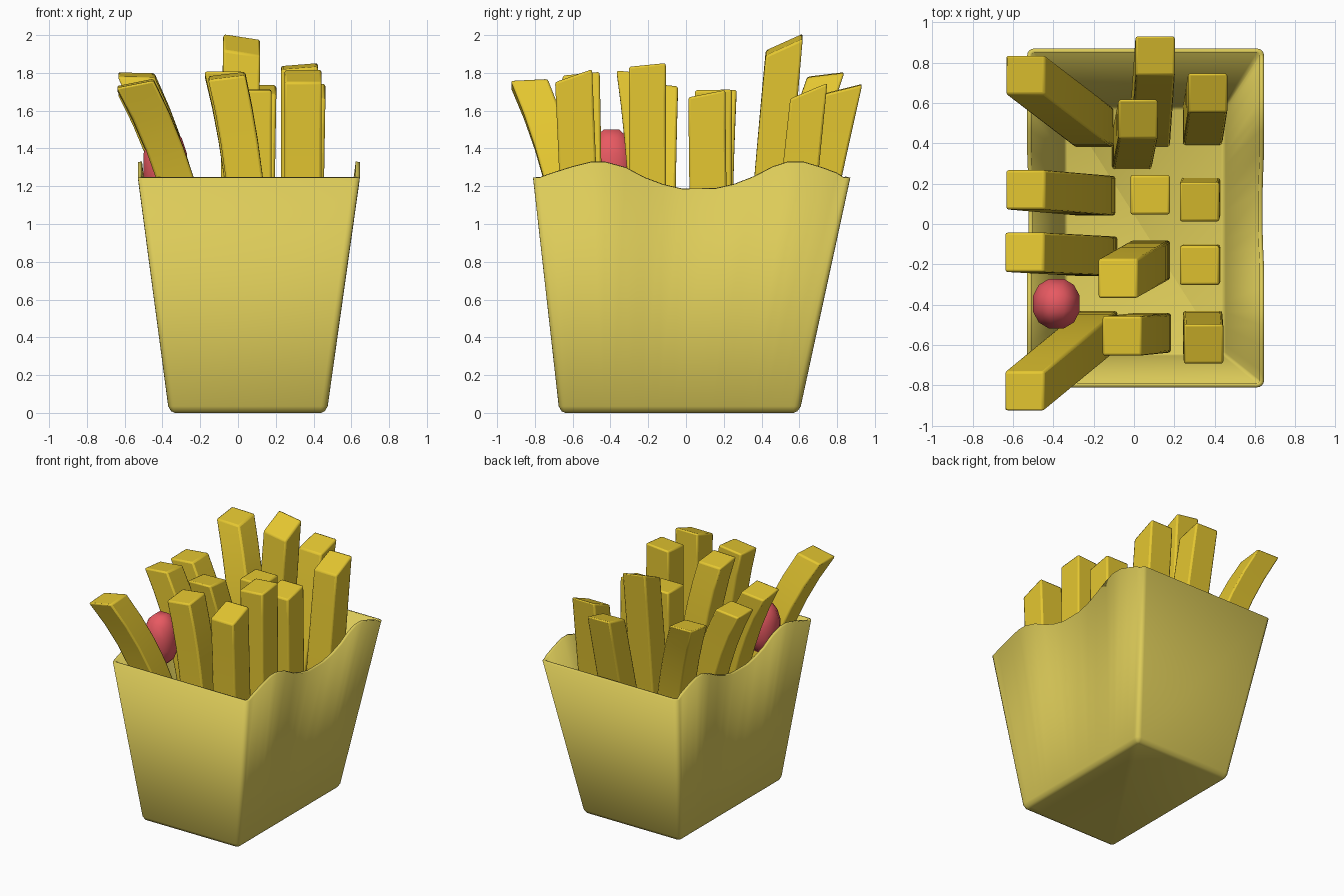
import bpy, bmesh, math
from mathutils import Vector

if "Cube" in bpy.data.objects:
    bpy.data.objects.remove(bpy.data.objects["Cube"])


def make(name, bm, color, angle=35):
    me = bpy.data.meshes.new(name)
    bm.to_mesh(me)
    bm.free()
    ob = bpy.data.objects.new(name, me)
    bpy.context.collection.objects.link(ob)
    mat = bpy.data.materials.get(color[0]) or bpy.data.materials.new(color[0])
    mat.diffuse_color = color[1]
    mat.use_nodes = True
    mat.node_tree.nodes["Principled BSDF"].inputs["Base Color"].default_value = mat.diffuse_color
    me.materials.append(mat)
    bpy.ops.object.select_all(action='DESELECT')
    ob.select_set(True)
    bpy.context.view_layer.objects.active = ob
    bpy.ops.object.shade_smooth_by_angle(angle=math.radians(angle))
    return ob


BOX = ("box_yellow", (0.72, 0.60, 0.10, 1))
FRY = ("fry_gold", (0.78, 0.57, 0.03, 1))
RED = ("red", (0.80, 0.10, 0.12, 1))

# Box: tapered rounded loft with a wavy rim on the two long sides
H = 1.24
WAVE = [(-0.72, 1.265), (-0.6, 1.303), (-0.5, 1.328), (-0.43, 1.328), (-0.32, 1.298),
        (-0.22, 1.245), (-0.12, 1.208), (-0.02, 1.185), (0.16, 1.187), (0.26, 1.21),
        (0.36, 1.25), (0.46, 1.302), (0.54, 1.328), (0.62, 1.328), (0.72, 1.298), (0.8, 1.268)]


def ring(z, inset, top=False):
    def corner(sx, sy, a0):
        x0, x1, y0, y1 = bounds(z)
        r = 0.035
        cx = x1 - r if sx > 0 else x0 + r
        cy = y1 - r if sy > 0 else y0 + r
        for k in range(5):
            a = math.radians(a0 + 22.5 * k)
            yield Vector((cx + (r - inset) * math.cos(a), cy + (r - inset) * math.sin(a), z))

    def bounds(h):
        t = min(h / H, 1)
        return (-0.365 - 0.165 * t, 0.47 + 0.175 * t, -0.67 - 0.14 * t, 0.60 + 0.27 * t)

    def side(points, s):
        for y, wz in points:
            h = wz if top else z
            x0, x1, y0, y1 = bounds(h)
            f = (y + 0.81) / 1.68
            yield Vector((x1 - inset if s > 0 else x0 + inset, y0 + f * (y1 - y0), h))

    return [*corner(1, -1, -90), *side(WAVE, 1), *corner(1, 1, 0),
            *corner(-1, 1, 90), *side(WAVE[::-1], -1), *corner(-1, -1, 180)]


bm = bmesh.new()
rows = [ring(0, 0.03), ring(0.009, 0.012), ring(0.035, 0), ring(1.245, 0, True)]
rows = [[bm.verts.new(p) for p in r] for r in rows]
n = len(rows[0])
bm.faces.new(rows[0][::-1])
for a, b in zip(rows, rows[1:]):
    for i in range(n):
        j = (i + 1) % n
        bm.faces.new((a[i], a[j], b[j], b[i]))
box = make("box", bm, BOX, 40)
sol = box.modifiers.new("wall", 'SOLIDIFY')
sol.thickness = 0.022
sol.offset = -1


# Fries: square sticks swept from base to top along a bending path
def fry(name, base, top, height, slope, power):
    bm = bmesh.new()
    steps, h = 10, 0.098
    z0, prev = 0.03, None
    for k in range(steps + 1):
        t = k / steps
        s = t ** power
        cx = base[0] + (top[0] - base[0]) * s
        cy = base[1] + (top[1] - base[1]) * s
        cur = [bm.verts.new((cx + dx * h, cy + dy * h,
                             z0 + (height - z0) * t + t ** 3 * h * (slope[0] * dx + slope[1] * dy)))
               for dx, dy in ((-1, -1), (1, -1), (1, 1), (-1, 1))]
        if prev:
            for i in range(4):
                j = (i + 1) % 4
                bm.faces.new((prev[i], prev[j], cur[j], cur[i]))
        else:
            bm.faces.new(cur[::-1])
        prev = cur
    bm.faces.new(prev)
    ob = make(name, bm, FRY, 40)
    bev = ob.modifiers.new("soft_edges", 'BEVEL')
    bev.width, bev.segments = 0.012, 2
    bev.limit_method, bev.angle_limit = 'ANGLE', math.radians(40)


FRIES = [  # base xy, top xy, height, top slope xy, bend power
    ((-0.2, 0.48), (-0.54, 0.74), 1.79, (-0.02, 0.12), 2.5),
    ((-0.19, 0.14), (-0.54, 0.17), 1.70, (0.1, 0.02), 2.5),
    ((-0.18, -0.16), (-0.545, -0.14), 1.73, (0.1, -0.1), 2.5),
    ((-0.18, -0.53), (-0.545, -0.83), 1.745, (0.2, 0.05), 2.5),
    ((-0.01, 0.37), (0.02, 0.52), 1.95, (-0.15, 0.45), 1.15),
    ((0.08, 0.48), (0.105, 0.835), 1.715, (-0.02, 0.25), 1.1),
    ((0.08, 0.145), (0.08, 0.145), 1.71, (0, 0.02), 1),
    ((0.08, -0.18), (-0.08, -0.27), 1.80, (0.03, -0.1), 2.8),
    ((0.085, -0.54), (-0.06, -0.555), 1.785, (0.12, 0.1), 2.8),
    ((0.34, 0.49), (0.365, 0.65), 1.705, (0, 0.42), 1.1),
    ((0.33, 0.13), (0.325, 0.11), 1.69, (0, 0.2), 1),
    ((0.33, -0.2), (0.325, -0.205), 1.835, (0.08, 0.1), 1),
    ((0.34, -0.53), (0.345, -0.595), 1.785, (0, 0.35), 1.2),
]
for i, f in enumerate(FRIES):
    fry(f"fry_{i + 1}", *f)

# Red drop of sauce: low-poly quad sphere
bm = bmesh.new()
bmesh.ops.create_cube(bm, size=2)
bmesh.ops.subdivide_edges(bm, edges=bm.edges[:], cuts=2, use_grid_fill=True)
for v in bm.verts:
    d = v.co.normalized()
    v.co = Vector((-0.385 + d.x * 0.127, -0.395 + d.y * 0.135, 1.31 + d.z * 0.21))
make("sauce_drop", bm, RED, 50)
